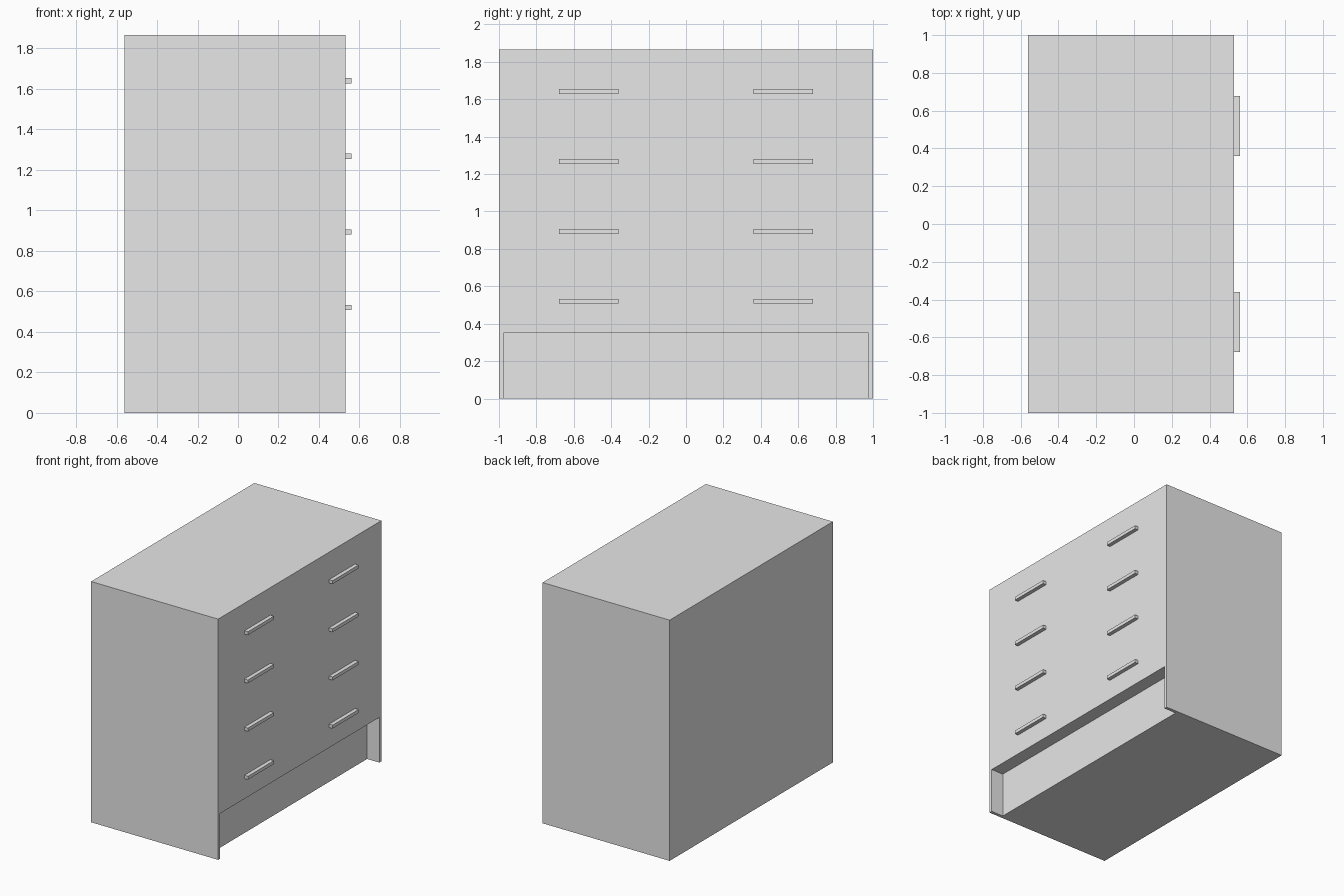
import bpy

cube = bpy.data.objects.get("Cube")
if cube:
    bpy.data.objects.remove(cube, do_unlink=True)

grey = bpy.data.materials.new("light_grey")
grey.use_nodes = True
colour = (0.8, 0.8, 0.8, 1)
grey.diffuse_color = colour
grey.node_tree.nodes["Principled BSDF"].inputs["Base Color"].default_value = colour


def box(name, low, high):
    """Add a flat-sided box between two opposite corners."""
    centre = [(a + b) / 2 for a, b in zip(low, high)]
    bpy.ops.mesh.primitive_cube_add(size=1, location=centre)
    obj = bpy.context.object
    obj.name = name
    obj.scale = [b - a for a, b in zip(low, high)]
    bpy.ops.object.transform_apply(location=False, rotation=False, scale=True)
    obj.data.materials.append(grey)
    return obj


FACE = 0.53      # plane of the drawer fronts
HEIGHT = 1.867

# Cabinet body
cabinet = box("cabinet_body", (-0.56, -1, 0), (FACE, 1, HEIGHT))

# Toe-kick recess, leaving thin side panels
cutter = box("toe_kick_cutter", (FACE - 0.105, -0.975, -0.1), (FACE + 0.1, 0.975, 0.35))
cutter.hide_render = True
cut = cabinet.modifiers.new("toe_kick", 'BOOLEAN')
cut.operation = 'DIFFERENCE'
cut.solver = 'EXACT'
cut.object = cutter
bpy.context.view_layer.objects.active = cabinet
bpy.ops.object.modifier_apply(modifier=cut.name)
bpy.data.objects.remove(cutter, do_unlink=True)

# Bar handles, two per drawer
for row in range(4):
    z = 0.52 + row * 0.3735
    for side, y in (("near", -0.519), ("far", 0.519)):
        box(f"handle_{side}_{row + 1}",
            (FACE, y - 0.159, z - 0.013), (FACE + 0.03, y + 0.159, z + 0.013))
